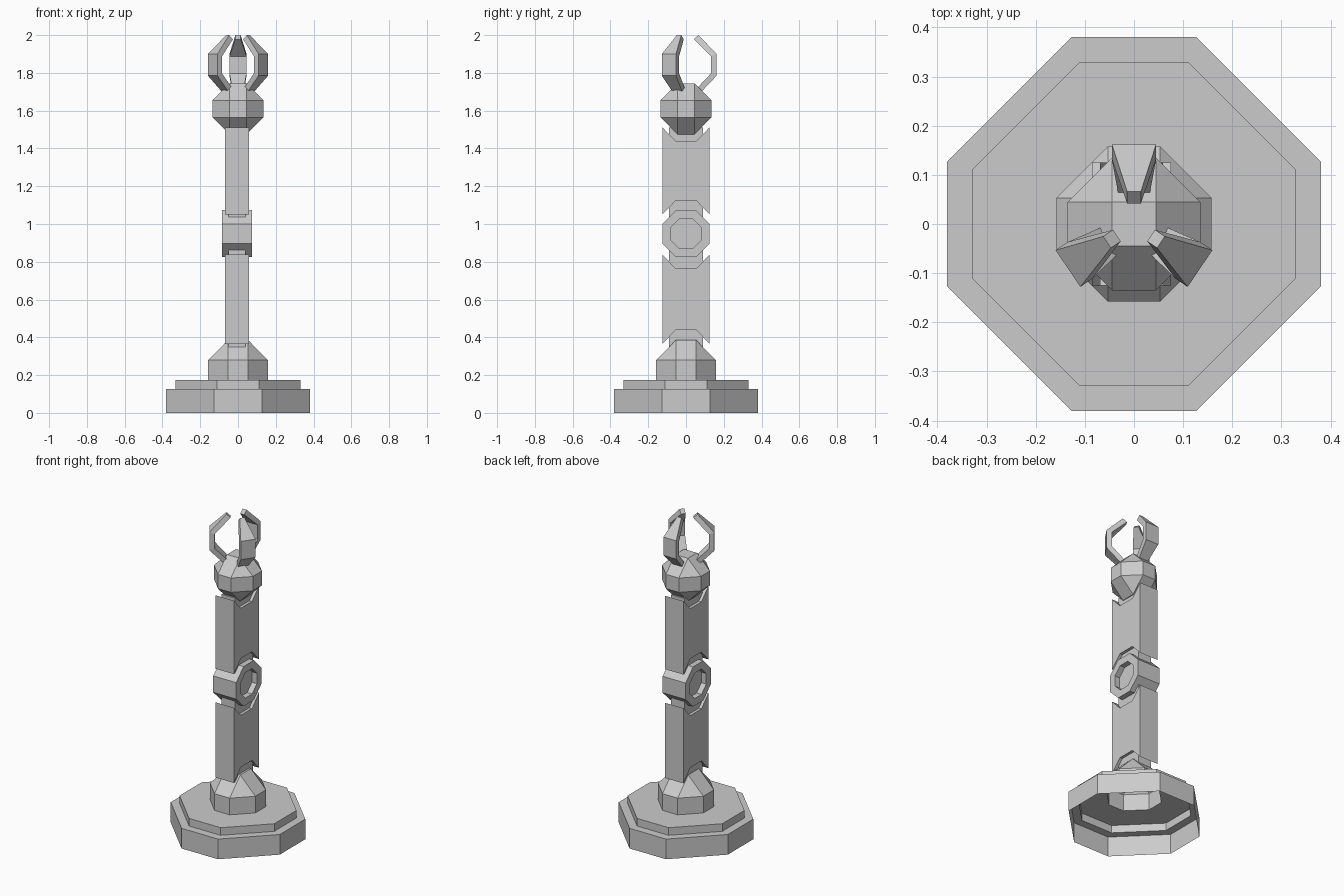
import bpy, bmesh
from math import radians, cos, sin, tan, pi

if "Cube" in bpy.data.objects:
    bpy.data.objects.remove(bpy.data.objects["Cube"])

CX = -0.005   # the column sits a hair left of centre


def finish(bm, name):
    bmesh.ops.remove_doubles(bm, verts=bm.verts, dist=1e-5)
    bmesh.ops.recalc_face_normals(bm, faces=bm.faces)
    me = bpy.data.meshes.new(name)
    bm.to_mesh(me)
    bm.free()
    ob = bpy.data.objects.new(name, me)
    bpy.context.collection.objects.link(ob)
    return ob


def bevelled_ring(bm, half, inner, z):
    """Eight-sided ring: a square with its corners cut off."""
    h, i = half, inner
    pts = [(h, -i), (h, i), (i, h), (-i, h), (-h, i), (-h, -i), (-i, -h), (i, -h)]
    return [bm.verts.new((x, y, z)) for x, y in pts]


def stack(name, rings, cap_bottom):
    """Skin a list of (half width, flat half width, z) rings, capped on top."""
    bm = bmesh.new()
    loops = [bevelled_ring(bm, *r) for r in rings]
    for a, b in zip(loops, loops[1:]):
        for k in range(8):
            n = (k + 1) % 8
            bm.faces.new((a[k], a[n], b[n], b[k]))
    bm.faces.new(loops[-1])
    if cap_bottom:
        bm.faces.new(loops[0][::-1])
    bmesh.ops.remove_doubles(bm, verts=bm.verts, dist=1e-5)
    bmesh.ops.dissolve_degenerate(bm, edges=bm.edges, dist=1e-5)
    return finish(bm, name)


def plate(name, pts, half):
    """Extrude a YZ outline along x."""
    bm = bmesh.new()
    a = [bm.verts.new((CX - half, y, z)) for y, z in pts]
    b = [bm.verts.new((CX + half, y, z)) for y, z in pts]
    bm.faces.new(a)
    bm.faces.new(b)
    for k in range(len(pts)):
        n = (k + 1) % len(pts)
        bm.faces.new((a[k], a[n], b[n], b[k]))
    return finish(bm, name)


# Stepped hollow base with the tapered pedestal, open underneath
stack("base", [(0.38, 0.127, 0), (0.38, 0.127, 0.127), (0.33, 0.11, 0.127),
               (0.33, 0.11, 0.175), (0.158, 0.053, 0.175), (0.158, 0.053, 0.28),
               (0.053, 0.053, 0.386)], False)

# Narrow inner core running the height of the column
plate("column_core", [(-0.09, 0.345), (0.09, 0.345), (0.09, 1.51), (-0.09, 1.51)], 0.046)

# Two wide column plates with arched notches at both ends
for name, z0, z1 in (("lower_column", 0.365, 0.838), ("upper_column", 1.05, 1.512)):
    w, i, d = 0.125, 0.055, 0.073
    plate(name, [(-w, z0), (-i, z0 + d), (i, z0 + d), (w, z0),
                 (w, z1), (i, z1 - d), (-i, z1 - d), (-w, z1)], 0.064)

# Octagonal middle joint with a recess on each side
bm = bmesh.new()


def octagon(x, apothem):
    r = apothem / cos(pi / 8)
    return [bm.verts.new((CX + x, r * cos(pi / 8 + k * pi / 4), 0.949 + r * sin(pi / 8 + k * pi / 4)))
            for k in range(8)]


rings = [octagon(x, a) for x, a in ((-0.046, 0.08), (-0.08, 0.08), (-0.08, 0.125),
                                    (0.08, 0.125), (0.08, 0.08), (0.046, 0.08))]
for a, b in zip(rings, rings[1:]):
    for k in range(8):
        n = (k + 1) % 8
        bm.faces.new((a[k], a[n], b[n], b[k]))
bm.faces.new(rings[0])
bm.faces.new(rings[-1])
finish(bm, "middle_joint")

# Faceted head
stack("head", [(0.045, 0.045, 1.475), (0.135, 0.045, 1.565),
               (0.135, 0.045, 1.655), (0.045, 0.045, 1.745)], True)

# Three claws: (outer r, z), (inner r, z), half width
claw = [((0.072, 1.69), (0.05, 1.71), 0.03),
        ((0.162, 1.785), (0.132, 1.797), 0.045),
        ((0.162, 1.90), (0.132, 1.888), 0.045),
        ((0.066, 2.0), (0.042, 1.978), 0.014)]
for name, deg in (("claw_back", 90), ("claw_left", 214), ("claw_right", 326)):
    c, s = cos(radians(deg)), sin(radians(deg))
    bm = bmesh.new()
    loops = []
    for (ro, zo), (ri, zi), w in claw:
        loops.append([bm.verts.new((r * c - t * s, r * s + t * c, z))
                      for r, z, t in ((ro, zo, -w), (ro, zo, w), (ri, zi, w), (ri, zi, -w))])
    for a, b in zip(loops, loops[1:]):
        for k in range(4):
            n = (k + 1) % 4
            bm.faces.new((a[k], a[n], b[n], b[k]))
    bm.faces.new(loops[0])
    bm.faces.new(loops[-1])
    finish(bm, name)
